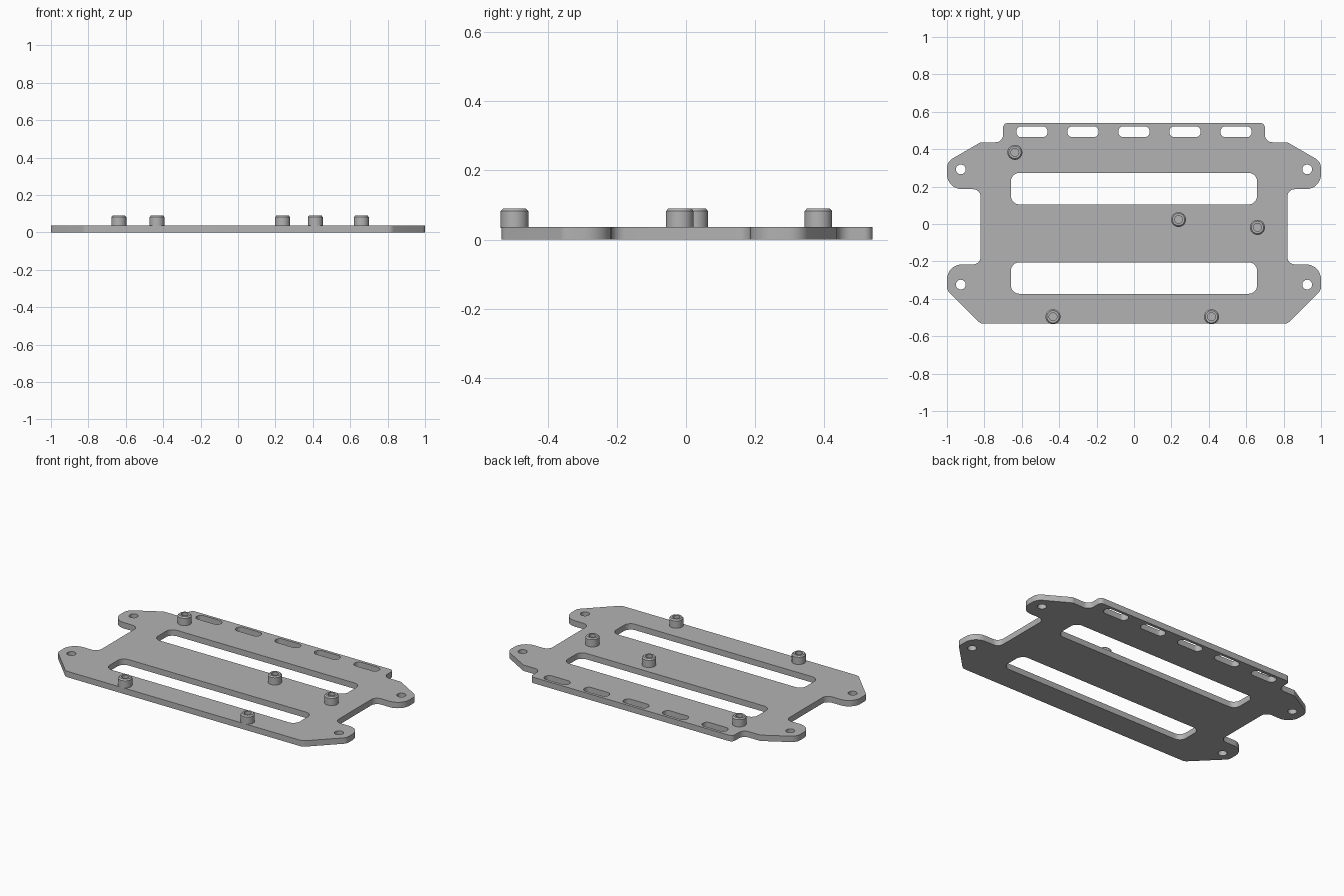
import bpy
import math
from mathutils import Vector

cube = bpy.data.objects.get("Cube")
if cube:
    bpy.data.objects.remove(cube, do_unlink=True)

THICK, TOP = 0.037, 0.09

grey = bpy.data.materials.new("plain grey")
grey.use_nodes = True
colour = (0.45, 0.45, 0.45, 1)
grey.diffuse_color = colour
grey.node_tree.nodes["Principled BSDF"].inputs["Base Color"].default_value = colour


def rounded(corners, steps=8):
    """Round each (x, y, radius) corner of a closed outline with a tangent arc."""
    out = []
    for i, (x, y, r) in enumerate(corners):
        p = Vector((x, y))
        a = (Vector(corners[i - 1][:2]) - p).normalized()
        b = (Vector(corners[(i + 1) % len(corners)][:2]) - p).normalized()
        half = a.angle(b) / 2
        centre = p + (a + b).normalized() * r / math.sin(half)
        start = p + a * r / math.tan(half) - centre
        end = p + b * r / math.tan(half) - centre
        sweep = start.angle_signed(end)
        for k in range(steps + 1):
            t = -sweep * k / steps
            c, s = math.cos(t), math.sin(t)
            out.append(centre + Vector((start.x * c - start.y * s,
                                        start.x * s + start.y * c)))
    return out


def box(cx, cy, w, h, r):
    return rounded([(cx + sx * w / 2, cy + sy * h / 2, r)
                    for sx, sy in ((1, 1), (1, -1), (-1, -1), (-1, 1))])


def circle(cx, cy, r, n=32):
    return [Vector((cx + r * math.cos(k * math.tau / n),
                    cy + r * math.sin(k * math.tau / n))) for k in range(n)]


def finish(obj):
    bpy.ops.object.select_all(action='DESELECT')
    obj.select_set(True)
    bpy.context.view_layer.objects.active = obj
    if obj.type == 'CURVE':
        bpy.ops.object.convert(target='MESH')
    bpy.ops.object.shade_smooth_by_angle(angle=math.radians(30))


# Plate outline: right half from back to front, then mirrored
half = [(0.70, 0.54, 0.025), (0.70, 0.437, 0.04), (0.82, 0.437, 0.03),
        (1.0, 0.333, 0.06), (1.0, 0.186, 0.08), (0.82, 0.186, 0.04),
        (0.82, -0.216, 0.04), (1.0, -0.216, 0.08), (1.0, -0.353, 0.04),
        (0.82, -0.533, 0.04)]
loops = [rounded(half + [(-x, y, r) for x, y, r in reversed(half)])]

# Two long windows, a row of slots and four mounting holes
loops += [box(0, y, 1.316, 0.168, 0.045) for y in (0.189, -0.289)]
loops += [box(0.273 * i, 0.493, 0.167, 0.058, 0.027) for i in range(-2, 3)]
loops += [circle(sx * 0.926, y, 0.026) for sx in (-1, 1) for y in (0.292, -0.324)]

curve = bpy.data.curves.new("base_plate", 'CURVE')
curve.dimensions = '2D'
curve.fill_mode = 'BOTH'
curve.extrude = THICK / 2
for pts in loops:
    spline = curve.splines.new('POLY')
    spline.points.add(len(pts) - 1)
    for q, p in zip(spline.points, pts):
        q.co = (p.x, p.y, 0, 1)
    spline.use_cyclic_u = True
curve.materials.append(grey)
plate = bpy.data.objects.new("base_plate", curve)
plate.location.z = THICK / 2
bpy.context.collection.objects.link(plate)
finish(plate)

# Standoffs: turned profile with chamfered rim and blind bore
profile = [(0.040, THICK - 0.003), (0.040, TOP - 0.008), (0.033, TOP),
           (0.021, TOP), (0.021, THICK + 0.002)]
N = 32
verts = [(r * math.cos(k * math.tau / N), r * math.sin(k * math.tau / N), z)
         for r, z in profile for k in range(N)]
faces = [(j * N + k, j * N + (k + 1) % N, (j + 1) * N + (k + 1) % N, (j + 1) * N + k)
         for j in range(len(profile) - 1) for k in range(N)]
faces.append(tuple(range((len(profile) - 1) * N, len(profile) * N)))
faces.append(tuple(reversed(range(N))))
mesh = bpy.data.meshes.new("standoff")
mesh.from_pydata(verts, [], faces)
mesh.materials.append(grey)

spots = {"back_right": (-0.637, 0.383), "middle": (0.238, 0.024),
         "left": (0.66, -0.018), "front_right": (-0.433, -0.496),
         "front_left": (0.414, -0.496)}
for name, (x, y) in spots.items():
    standoff = bpy.data.objects.new("standoff_" + name, mesh)
    standoff.location = (x, y, 0)
    bpy.context.collection.objects.link(standoff)
    finish(standoff)
